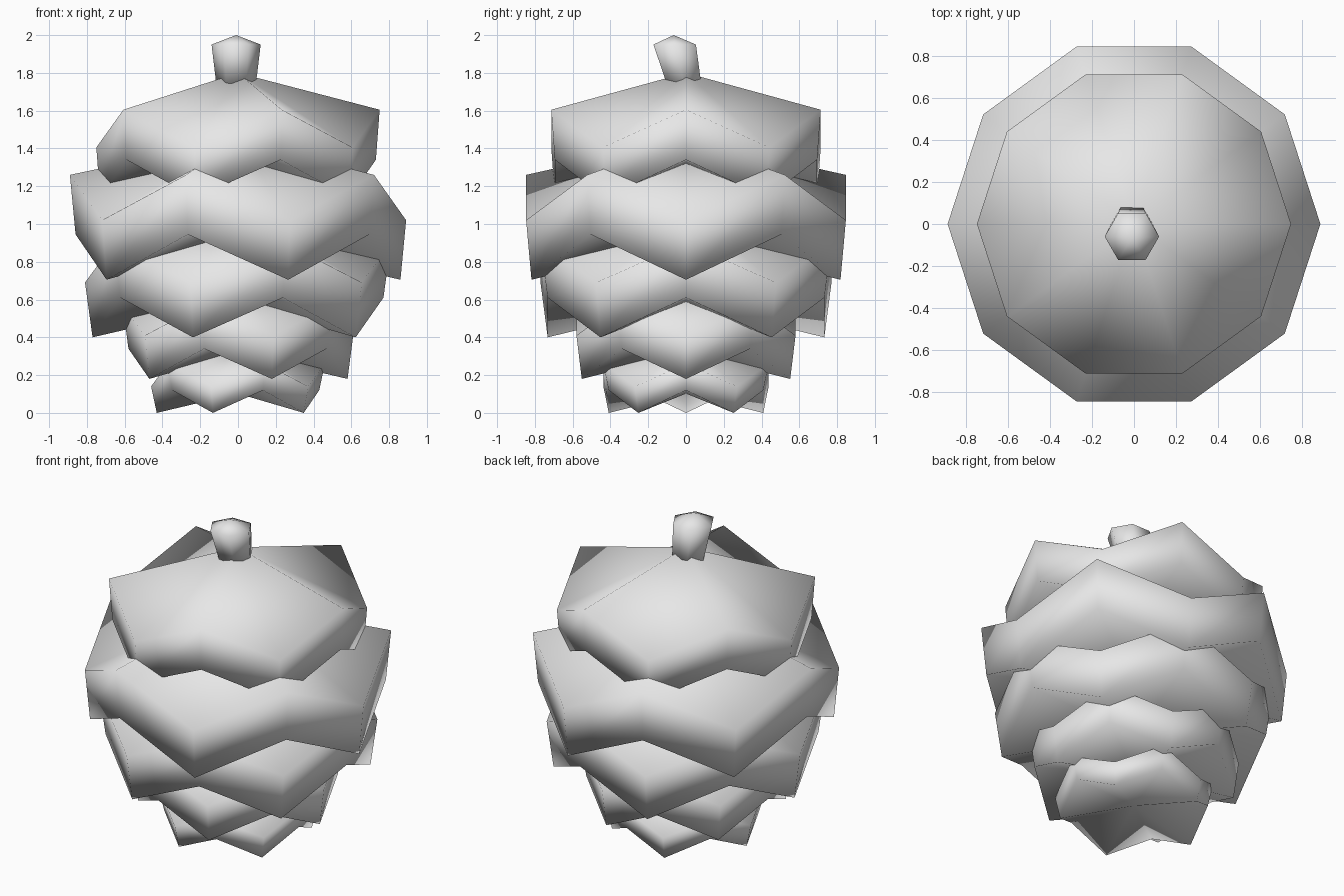
import bpy
import bmesh
from math import cos, sin, pi
from mathutils import Vector

if "Cube" in bpy.data.objects:
    bpy.data.objects.remove(bpy.data.objects["Cube"])

grey = bpy.data.materials.new("light_grey")
grey.use_nodes = True
grey.diffuse_color = (0.8, 0.8, 0.8, 1)
grey.node_tree.nodes["Principled BSDF"].inputs["Base Color"].default_value = (0.8, 0.8, 0.8, 1)


def ring(bm, centre, radius, sides, wave=0, phase=0):
    """Ring of vertices whose heights alternate by +-wave."""
    c = Vector(centre)
    return [bm.verts.new(c + Vector((radius * cos(a), radius * sin(a), wave * (-1) ** (i + phase))))
            for i in range(sides) for a in [2 * pi * i / sides]]


def capped_rings(name, bm, low, high, bottom, top):
    """Join two rings with a wall, fan both ends to a point, shade smooth."""
    lo, hi = bm.verts.new(bottom), bm.verts.new(top)
    n = len(low)
    for i in range(n):
        j = (i + 1) % n
        bm.faces.new((low[i], low[j], high[j], high[i]))
        bm.faces.new((high[i], high[j], hi))
        bm.faces.new((low[j], low[i], lo))
    bmesh.ops.recalc_face_normals(bm, faces=bm.faces)
    for f in bm.faces:
        f.smooth = True
    mesh = bpy.data.meshes.new(name)
    bm.to_mesh(mesh)
    bm.free()
    mesh.materials.append(grey)
    obj = bpy.data.objects.new(name, mesh)
    bpy.context.collection.objects.link(obj)
    return obj


# Scale tiers: ridge radius, rim radius, mean ridge z, mean rim z, zigzag, peak z
tiers = [
    (0.46, 0.43, 0.20, 0.06, 0.06, 0.38),
    (0.61, 0.58, 0.49, 0.26, 0.08, 0.72),
    (0.81, 0.77, 0.795, 0.505, 0.105, 1.08),
    (0.89, 0.86, 1.14, 0.825, 0.12, 1.45),
    (0.75, 0.73, 1.505, 1.24, 0.10, 1.80),
]
for k, (r_ridge, r_rim, z_ridge, z_rim, wave, peak) in enumerate(tiers):
    bm = bmesh.new()
    rim = ring(bm, (0, 0, z_rim), r_rim, 10, wave, k % 2)
    ridge = ring(bm, (0, 0, z_ridge), r_ridge, 10, wave, k % 2)
    capped_rings(f"scale_tier_{k + 1}", bm, rim, ridge, (0, 0, z_rim + wave * 0.7), (0, 0, peak))

# Leaning six-sided stem with a shallow pointed cap
bm = bmesh.new()
foot = ring(bm, (-0.01, -0.01, 1.74), 0.105, 6)
head = ring(bm, (-0.01, -0.06, 1.95), 0.13, 6)
capped_rings("stem", bm, foot, head, (-0.01, -0.01, 1.74), (-0.01, -0.065, 2.0))
